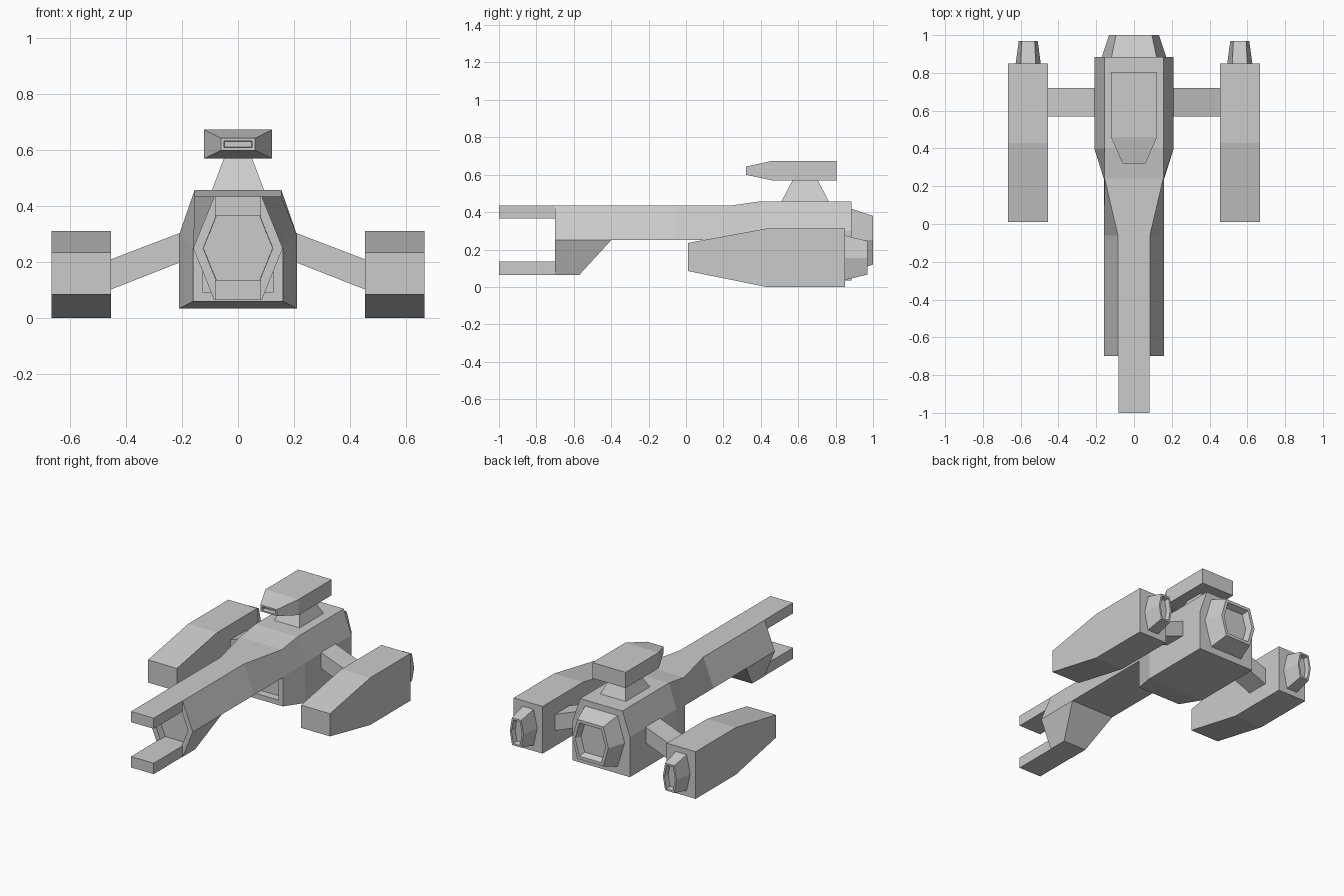
import bpy, bmesh

if "Cube" in bpy.data.objects:
    bpy.data.objects.remove(bpy.data.objects["Cube"])

def loft(name, rings, recess=(), mirror=False):
    """Skin matching rings of (x, y, z) points, cap both ends, and sink faces.
    recess entries: (y direction of faces, rim width, wall slope, depth)."""
    bm = bmesh.new()
    vs = [[bm.verts.new(p) for p in ring] for ring in rings]
    n = len(vs[0])
    for a, b in zip(vs, vs[1:]):
        for i in range(n):
            j = (i + 1) % n
            bm.faces.new((a[i], a[j], b[j], b[i]))
    bm.faces.new(vs[0])
    bm.faces.new(vs[-1])
    bmesh.ops.remove_doubles(bm, verts=bm.verts, dist=0.0005)
    bmesh.ops.recalc_face_normals(bm, faces=bm.faces)
    bm.normal_update()
    for side, rim, slope, depth in recess:
        faces = [f for f in bm.faces if f.normal.y * side > 0.95]
        bmesh.ops.inset_individual(bm, faces=faces, thickness=rim, use_even_offset=True)
        bmesh.ops.inset_individual(bm, faces=faces, thickness=slope, depth=-depth,
                                   use_even_offset=True)
    mesh = bpy.data.meshes.new(name)
    bm.to_mesh(mesh)
    bm.free()
    ob = bpy.data.objects.new(name, mesh)
    bpy.context.collection.objects.link(ob)
    if mirror:
        ob.modifiers.new("mirror", 'MIRROR')
    return ob

def rect(y, w, z0, z1, cx=0):
    return [(cx - w, y, z0), (cx + w, y, z0), (cx + w, y, z1), (cx - w, y, z1)]

def hexagon(y, top_w, mid_w, half_h, cz, cx=0):
    return [(cx + top_w, y, cz + half_h), (cx + mid_w, y, cz), (cx + top_w, y, cz - half_h),
            (cx - top_w, y, cz - half_h), (cx - mid_w, y, cz), (cx - top_w, y, cz + half_h)]

def section(y, top, mid, low):
    """Symmetric six-point hull section from three (half width, z) pairs."""
    pts = (top, mid, low)
    return [(x, y, z) for x, z in pts] + [(-x, y, z) for x, z in reversed(pts)]

# Hull: hexagonal nose, chin sloping up to a flat neck, then the deep rear body
belly = (0.16, 0.25)
loft("hull", [
    section(-0.70, (0.085, 0.435), belly, (0.085, 0.065)),
    section(-0.57, (0.085, 0.435), belly, (0.085, 0.065)),
    section(-0.40, (0.085, 0.435), belly, belly),
    section(-0.06, (0.085, 0.435), belly, belly),
    section(0.24, (0.155, 0.435), belly, belly),
    section(0.24, (0.155, 0.435), belly, (0.16, 0.06)),
    section(0.40, (0.155, 0.458), (0.21, 0.30), (0.21, 0.035)),
    section(0.885, (0.155, 0.458), (0.21, 0.30), (0.21, 0.035)),
], recess=[(-1, 0.033, 0.001, 0.05)])

# Nose prongs
for name, z0, z1 in (("upper_prong", 0.365, 0.435), ("lower_prong", 0.065, 0.137)):
    loft(name, [rect(-1.0, 0.083, z0, z1), rect(-0.64, 0.083, z0, z1)])

# Main engine nozzle
loft("main_nozzle", [hexagon(0.88, 0.12, 0.172, 0.17, 0.25),
                     hexagon(1.0, 0.095, 0.132, 0.13, 0.25)],
     recess=[(1, 0.02, 0.015, 0.04)])

# Side engine pods, their nozzles and the pylons carrying them
loft("engine_pod", [rect(0.01, 0.106, 0.085, 0.235, 0.56),
                    rect(0.43, 0.106, 0.0, 0.312, 0.56),
                    rect(0.85, 0.106, 0.0, 0.312, 0.56)], mirror=True)
loft("pod_nozzle", [hexagon(0.845, 0.04, 0.067, 0.12, 0.156, 0.56),
                    hexagon(0.97, 0.034, 0.05, 0.09, 0.156, 0.56)],
     recess=[(1, 0.012, 0.006, 0.03)], mirror=True)
pylon = [(0.18, 0.21), (0.46, 0.10), (0.46, 0.208), (0.18, 0.315)]
loft("pylon", [[(x, y, z) for x, z in pylon] for y in (0.57, 0.72)], mirror=True)

# Bridge neck
def plate(z, w, y0, y1):
    return [(-w, y0, z), (w, y0, z), (w, y1, z), (-w, y1, z)]
loft("bridge_neck", [plate(0.45, 0.096, 0.507, 0.767), plate(0.58, 0.047, 0.575, 0.70)])

# Bridge with tapered, recessed front window
loft("bridge", [rect(0.32, 0.06, 0.60, 0.643),
                rect(0.46, 0.122, 0.57, 0.674),
                rect(0.805, 0.122, 0.57, 0.674)],
     recess=[(-1, 0.01, 0.001, 0.03)])
